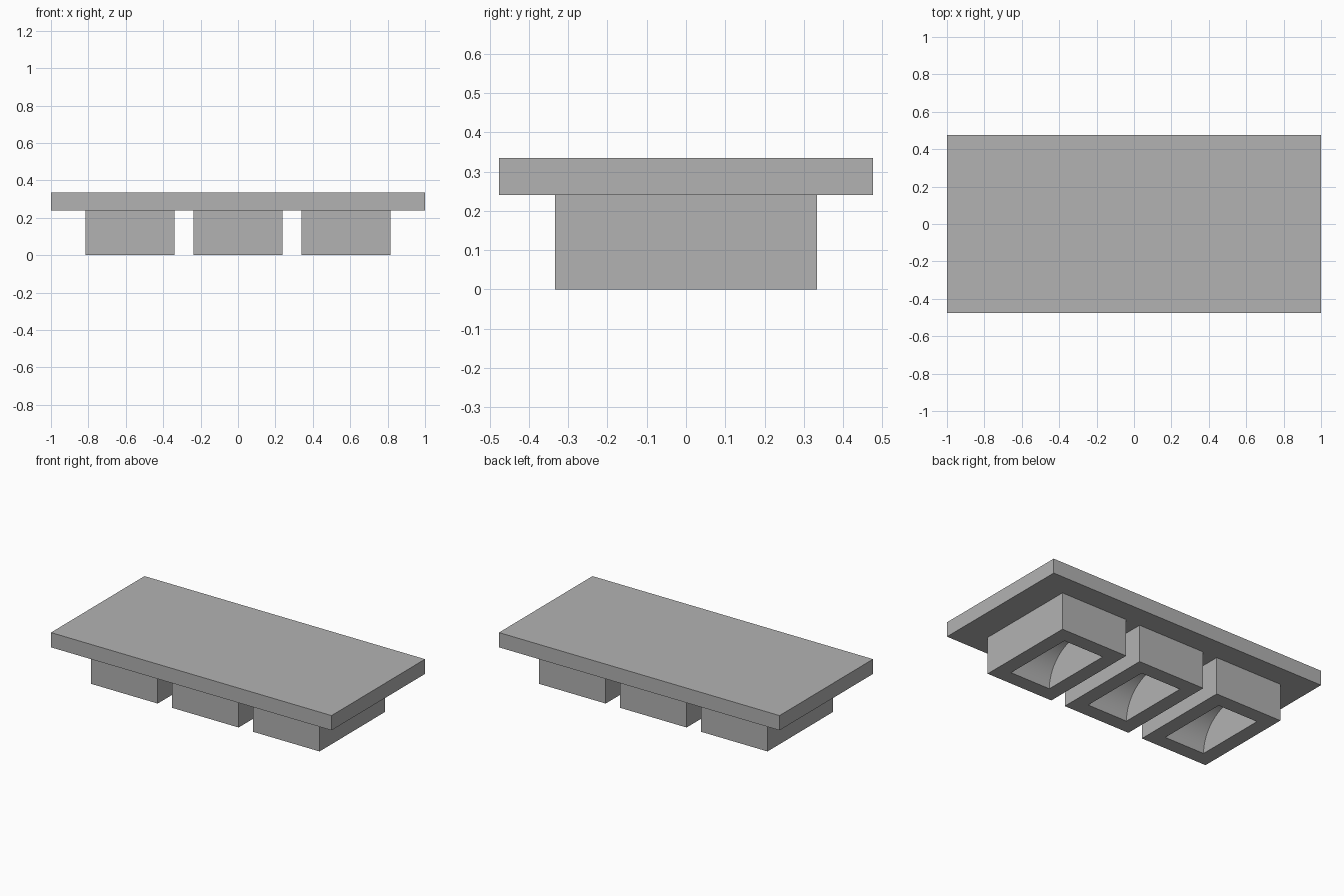
import bpy
import math
from mathutils import Matrix

if "Cube" in bpy.data.objects:
    bpy.data.objects.remove(bpy.data.objects["Cube"], do_unlink=True)

GREY = (0.448, 0.448, 0.448, 1.0)
grey = bpy.data.materials.new("plain grey")
grey.use_nodes = True
grey.diffuse_color = GREY
grey.node_tree.nodes["Principled BSDF"].inputs["Base Color"].default_value = GREY

WIDTH, DEPTH = 2.0, 0.952
BLOCK_W, BLOCK_D, BLOCK_H = 0.476, 0.667, 0.24
PLATE_T = 0.095
SPACING = 0.577
ARCH_R, ARCH_W = 0.238, 0.286


def box(name, size, centre):
    """Box with its size baked into the mesh."""
    bpy.ops.mesh.primitive_cube_add(size=1, location=centre)
    ob = bpy.context.object
    ob.name = name
    ob.data.transform(Matrix.Diagonal((*size, 1)))
    ob.data.materials.append(grey)
    return ob


def block(name, x):
    """Block with an arched pocket hollowed into its underside."""
    ob = box(name, (BLOCK_W, BLOCK_D, BLOCK_H), (x, 0, BLOCK_H / 2))
    bpy.ops.mesh.primitive_cylinder_add(
        vertices=64, radius=ARCH_R, depth=ARCH_W,
        location=(x, 0, 0), rotation=(0, math.pi / 2, 0))
    cutter = bpy.context.object
    cutter.name = "arch_cutter"
    cutter.hide_render = True
    cutter.data.materials.append(grey)

    cut = ob.modifiers.new("arch pocket", 'BOOLEAN')
    cut.operation = 'DIFFERENCE'
    cut.solver = 'EXACT'
    cut.object = cutter

    bpy.ops.object.select_all(action='DESELECT')
    ob.select_set(True)
    bpy.context.view_layer.objects.active = ob
    bpy.ops.object.modifier_apply(modifier=cut.name)
    bpy.data.objects.remove(cutter, do_unlink=True)
    bpy.ops.object.shade_smooth_by_angle(angle=math.radians(30))
    return ob


# Top plate
box("top_plate", (WIDTH, DEPTH, PLATE_T), (0, 0, BLOCK_H + PLATE_T / 2))

# Three hollow blocks hanging below the plate
for name, step in (("right_block", -1), ("middle_block", 0), ("left_block", 1)):
    block(name, step * SPACING)
